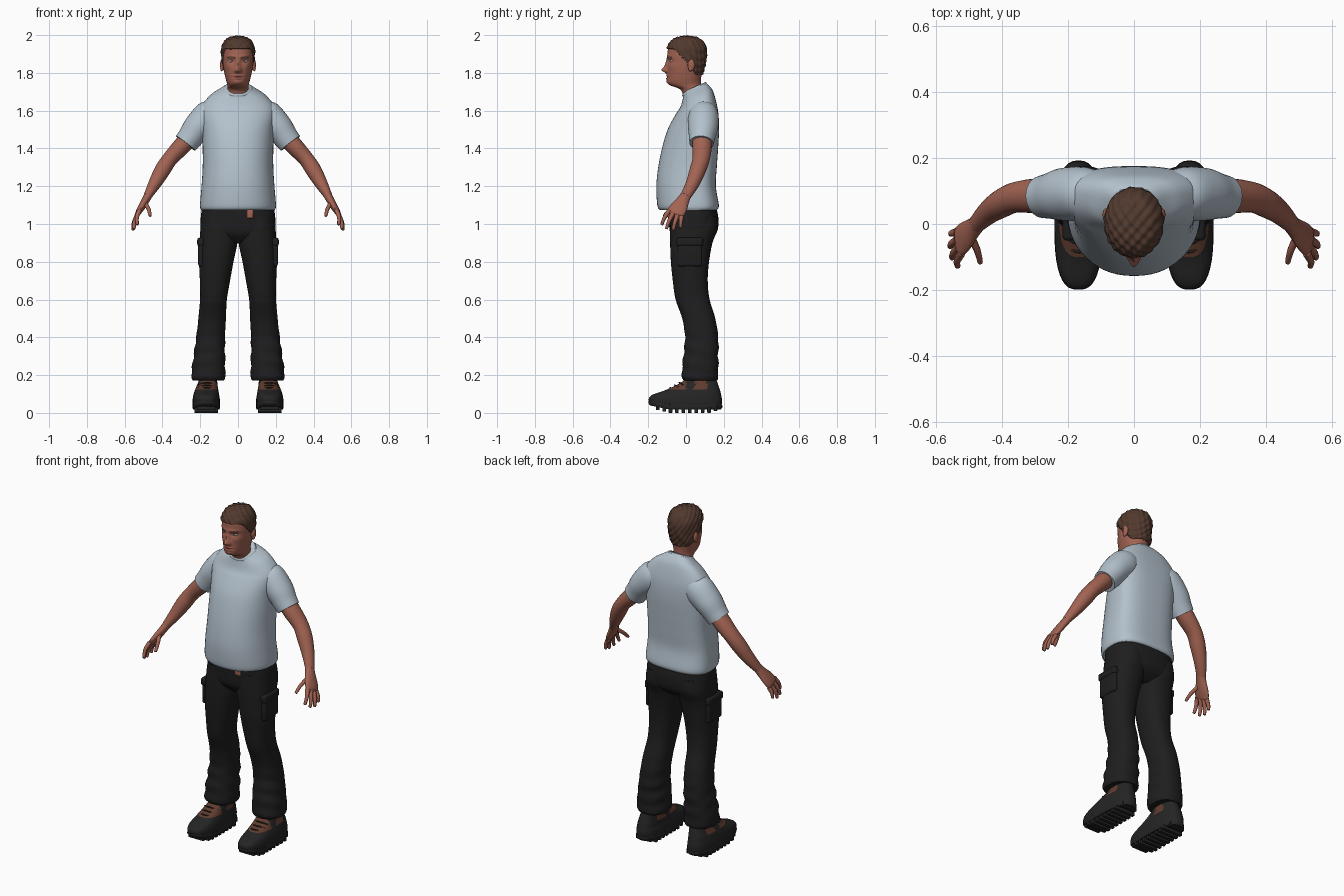
import bpy, bmesh, math
from math import sin, cos, pi, exp
from mathutils import Vector, Matrix

cube = bpy.data.objects.get("Cube")
if cube:
    bpy.data.objects.remove(cube)


def material(name, *rgb):
    m = bpy.data.materials.new(name)
    m.use_nodes = True
    m.diffuse_color = (*rgb, 1)
    m.node_tree.nodes["Principled BSDF"].inputs["Base Color"].default_value = (*rgb, 1)
    return m


SKIN = material("skin", .36, .125, .085)
LIP = material("lip", .27, .08, .06)
HAIR = material("brown_hair", .085, .042, .028)
SHIRT = material("pale_blue_cotton", .45, .53, .60)
PANTS = material("black_cloth", .013, .013, .014)
SHOE = material("dark_rubber", .018, .018, .018)
LEATHER = material("brown_leather", .12, .045, .028)
WHITE = material("eye_white", .5, .52, .54)
IRIS = material("iris_blue", .1, .16, .2)


def finish(name, bm, mats, rule=None):
    """Turn a bmesh into a smooth object; rule(centre) picks the material slot."""
    bmesh.ops.recalc_face_normals(bm, faces=bm.faces)
    if rule:
        for f in bm.faces:
            f.material_index = rule(f.calc_center_median())
    mesh = bpy.data.meshes.new(name)
    bm.to_mesh(mesh)
    bm.free()
    ob = bpy.data.objects.new(name, mesh)
    bpy.context.collection.objects.link(ob)
    for m in mats:
        mesh.materials.append(m)
    bpy.ops.object.select_all(action='DESELECT')
    ob.select_set(True)
    bpy.context.view_layer.objects.active = ob
    bpy.ops.object.shade_smooth_by_angle(angle=math.radians(50))
    return ob


def spline(rows, k):
    """Catmull-Rom interpolation through tuples."""
    out, last = [], len(rows) - 1
    for i in range(last):
        p0, p1, p2, p3 = (rows[min(max(i + d, 0), last)] for d in (-1, 0, 1, 2))
        for j in range(k):
            t = j / k
            out.append([.5 * (2 * b + (c - a) * t + (2 * a - 5 * b + 4 * c - d) * t * t
                              + (3 * b - a - 3 * c + d) * t ** 3)
                        for a, b, c, d in zip(p0, p1, p2, p3)])
    return out + [list(rows[-1])]


def skin_rings(bm, rings):
    rings = [[bm.verts.new(p) for p in r] for r in rings]
    for r, q in zip(rings, rings[1:]):
        for i in range(len(r)):
            j = (i + 1) % len(r)
            bm.faces.new((r[i], r[j], q[j], q[i]))
    bm.faces.new(rings[0])
    bm.faces.new(rings[-1])


def power(v, e):
    return math.copysign(abs(v) ** (2 / e), v)


def stack(bm, rows, k=6, n=40, ef=2, eb=2, warp=None):
    """Horizontal sections: z, half width, front y, back y, widest y, centre x, tilt."""
    rings = []
    for z, a, yf, yb, cy, cx, tilt in spline([tuple(r) + (0,) * (7 - len(r)) for r in rows], k):
        ring = []
        for i in range(n):
            c, s = cos(2 * pi * i / n), sin(2 * pi * i / n)
            e = ef if s < 0 else eb
            y = power(s, e) * ((cy - yf) if s < 0 else (yb - cy))
            p = Vector((cx + a * power(c, e), cy + y, z + tilt * y))
            ring.append(warp(p) if warp else p)
        rings.append(ring)
    skin_rings(bm, rings)


def limb(bm, rows, k=5, n=20):
    """Sections square to a path: x, y, z, radius across, radius front to back."""
    pts, rings = spline(rows, k), []
    for i, (x, y, z, a, b) in enumerate(pts):
        t = (Vector(pts[min(i + 1, len(pts) - 1)][:3]) - Vector(pts[max(i - 1, 0)][:3])).normalized()
        v = Vector((0, 1, 0))
        v = (v - t * v.dot(t)).normalized()
        u = v.cross(t)
        rings.append([Vector((x, y, z)) + u * a * cos(2 * pi * j / n) + v * b * sin(2 * pi * j / n)
                      for j in range(n)])
    skin_rings(bm, rings)


def ball(bm, at, size):
    m = Matrix.Translation(at) @ Matrix.Diagonal((*size, 1))
    bmesh.ops.create_uvsphere(bm, u_segments=24, v_segments=16, radius=1, matrix=m)


def box(bm, at, size, bevel=0):
    m = Matrix.Translation(at) @ Matrix.Diagonal((*size, 1))
    vs = bmesh.ops.create_cube(bm, size=1, matrix=m)["verts"]
    if bevel:
        es = list({e for v in vs for e in v.link_edges})
        bmesh.ops.bevel(bm, geom=es, offset=bevel, segments=3, affect='EDGES', profile=.5)


# Shirt body and collar
bm = bmesh.new()
stack(bm, [(1.075, .195, -.14, .165, .04), (1.10, .201, -.152, .174, .04),
           (1.2, .193, -.157, .158, .04), (1.3, .187, -.147, .163, .05),
           (1.4, .187, -.127, .17, .06), (1.5, .19, -.097, .175, .07),
           (1.58, .2, -.055, .172, .08), (1.63, .19, -.03, .162, .08, 0, .1),
           (1.68, .145, -.018, .145, .07, 0, .25), (1.707, .1, -.014, .125, .06, 0, .35),
           (1.72, .074, -.012, .107, .05, 0, .45)], n=56, ef=2.2, eb=2.8)
finish("shirt_body", bm, [SHIRT])
bm = bmesh.new()
stack(bm, [(1.705, .079, -.018, .112, .05, 0, .45), (1.715, .08, -.02, .111, .05, 0, .45),
           (1.728, .07, -.014, .104, .05, 0, .45)], n=48)
finish("shirt_collar", bm, [SHIRT])


# Trousers
def creases(p):
    w = .004 * sin(p.z * 75 + p.y * 22) * max(0, 1 - abs(p.z - .3) / .2)
    return Vector((p.x + w * (1 if p.x > 0 else -1), p.y - w, p.z))


bm = bmesh.new()
stack(bm, [(.90, .11, -.04, .1, .04), (.95, .19, -.082, .16, .04),
           (1.02, .198, -.09, .172, .04), (1.09, .19, -.09, .16, .04)], ef=2.6, eb=2.6)
finish("trouser_seat", bm, [PANTS])

# Belt end at the front
bm = bmesh.new()
box(bm, (.063, -.087, 1.055), (.034, .02, .05), .006)
finish("belt_end", bm, [SKIN])

LEG = [(.172, .083, -.012, .165, .155), (.2, .09, -.022, .17, .157), (.3, .083, -.014, .171, .152),
       (.4, .076, -.005, .17, .145), (.5, .073, -.02, .155, .137), (.6, .071, -.055, .125, .13),
       (.7, .08, -.07, .115, .122), (.8, .091, -.08, .122, .115), (.9, .1, -.084, .14, .103),
       (.97, .099, -.084, .165, .1), (1.04, .09, -.08, .16, .1)]
# Each finger: knuckle, middle, tip
FINGERS = [((.522, -.088, 1.072), (.535, -.113, 1.035), (.533, -.128, .998)),
           ((.53, -.068, 1.058), (.547, -.09, 1.015), (.55, -.103, .977)),
           ((.534, -.046, 1.045), (.552, -.06, 1.005), (.556, -.068, .97)),
           ((.534, -.024, 1.04), (.55, -.028, 1.01), (.553, -.03, .982)),
           ((.495, -.035, 1.115), (.474, -.08, 1.08), (.465, -.115, 1.045))]

for side, s in (("left", 1), ("right", -1)):
    def done(part, bm, mats, rule=None):
        bmesh.ops.transform(bm, matrix=Matrix.Diagonal((s, 1, 1, 1)), verts=bm.verts)
        return finish(side + "_" + part, bm, mats, rule)

    # Sleeve
    bm = bmesh.new()
    limb(bm, [(.11, .09, 1.605, .06, .065), (.15, .092, 1.572, .085, .08), (.21, .09, 1.515, .077, .08),
              (.25, .085, 1.462, .068, .07), (.277, .082, 1.427, .064, .064)], n=32)
    done("sleeve", bm, [SHIRT])

    # Arm and hand
    bm = bmesh.new()
    limb(bm, [(.24, .085, 1.475, .05, .05), (.30, .085, 1.41, .047, .052), (.36, .08, 1.345, .041, .046),
              (.4, .062, 1.285, .042, .043), (.44, .035, 1.215, .034, .036),
              (.478, -.002, 1.148, .022, .028)], n=24)
    done("arm", bm, [SKIN])
    bm = bmesh.new()
    limb(bm, [(.47, .004, 1.16, .022, .027), (.488, -.014, 1.128, .021, .033),
              (.51, -.036, 1.09, .019, .045), (.528, -.054, 1.06, .014, .046),
              (.533, -.06, 1.045, .006, .034)])
    for base, mid, tip in FINGERS:
        end = Vector(tip) * 1.04 - Vector(mid) * .04
        limb(bm, [(*base, .013, .013), (*mid, .0105, .0105), (*tip, .008, .008),
                  (*end, .002, .002)], n=10)
    done("hand", bm, [SKIN])

    # Trouser leg and cargo pocket
    bm = bmesh.new()
    stack(bm, [(z, a, f, b, (f + b) / 2, x) for z, a, f, b, x in LEG], ef=2.3, eb=2.3, warp=creases)
    done("trouser_leg", bm, [PANTS])
    bm = bmesh.new()
    box(bm, (.193, .02, .845), (.036, .13, .14), .012)
    box(bm, (.197, .02, .905), (.038, .14, .045), .012)
    done("cargo_pocket", bm, [PANTS])

    # Shoe upper with leather panels
    bm = bmesh.new()

    def toe_lift(p):
        lift = max(0, -p.y - .09) * .25 * max(0, 1 - p.z / .12)
        return Vector((p.x, p.y, p.z + lift))

    stack(bm, [(.022, .064, -.18, .175, .0, .168), (.04, .071, -.195, .188, .0, .168),
               (.07, .072, -.195, .19, .0, .168), (.095, .068, -.17, .186, .0, .168),
               (.12, .062, -.11, .18, .03, .166), (.145, .055, -.055, .172, .05, .163),
               (.165, .05, -.02, .165, .07, .16), (.185, .048, .0, .155, .075, .158)],
          ef=2.7, eb=2.5, warp=toe_lift)
    done("shoe", bm, [SHOE, LEATHER],
         lambda c: int(c.z > .125 and (c.y < .0 or .05 < c.y < .11) and c.z < .178))

    # Sole rim and tread lugs
    bm = bmesh.new()
    stack(bm, [(.018, .069, -.188, .184, .0, .168), (.03, .073, -.198, .192, .0, .168),
               (.045, .072, -.198, .191, .0, .168)], k=3, ef=2.7, eb=2.5, warp=toe_lift)
    for i in range(10):
        y = -.15 + i * .034
        up = max(0, -y - .09) * .25 + max(0, y - .12) * .3
        w = .125 if -.12 < y < .14 else .1
        box(bm, (.168, y, .014 + up), (w, .019, .028), .003)
    done("sole", bm, [SHOE])

    # Laces
    bm = bmesh.new()
    for y, z in ((-.085, .134), (-.06, .147), (-.035, .161)):
        limb(bm, [(.12, y + .02, z - .012, .004, .004), (.165, y, z, .004, .004),
                  (.21, y + .02, z - .012, .004, .004)], n=8)
    done("laces", bm, [SHOE])

    # Ear and eye
    bm = bmesh.new()
    ball(bm, (.084, .028, 1.842), (.011, .019, .031))
    ball(bm, (.086, .024, 1.822), (.008, .011, .014))
    done("ear", bm, [SKIN])
    bm = bmesh.new()
    ball(bm, (.034, -.0745, 1.862), (.0145, .011, .0085))
    done("eye", bm, [WHITE, IRIS],
         lambda c: int(c.y < -.075 and math.hypot(abs(c.x) - .034, c.z - 1.862) < .006))

# Head: sections shaped by soft bumps (x, z, spread x, spread z, height)
BUMPS = [(0, 1.816, .011, .011, .026), (0, 1.845, .009, .02, .013), (.013, 1.81, .006, .006, .007),
         (.03, 1.884, .02, .007, .005), (.034, 1.862, .014, .008, -.007), (0, 1.784, .02, .004, .004),
         (0, 1.770, .016, .004, .005), (0, 1.777, .022, .0025, -.003), (0, 1.75, .018, .01, .005),
         (.052, 1.835, .013, .014, .004)]


def face_shape(p):
    if p.y > -.02:
        return p
    push = 0
    for x, z, sx, sz, h in BUMPS:
        push += h * exp(-((abs(p.x) - x) / sx) ** 2 / 2 - ((p.z - z) / sz) ** 2 / 2)
    return Vector((p.x, p.y - push * min(1, (-.02 - p.y) / .02), p.z))


HEAD = [(1.64, .066, -.012, .105, .045), (1.69, .059, -.018, .093, .04), (1.715, .056, -.035, .085, .035),
        (1.733, .056, -.08, .08, .02), (1.75, .06, -.097, .079, .01), (1.78, .068, -.1, .081, .01),
        (1.82, .076, -.099, .09, .01), (1.86, .08, -.097, .1, .01), (1.90, .082, -.098, .104, .01),
        (1.935, .08, -.093, .1, .01), (1.965, .066, -.075, .083, .01), (1.982, .043, -.045, .055, .008),
        (1.99, .006, 0, .01, .005)]


def face_colour(c):
    x = abs(c.x)
    if c.y < -.04 and .014 < x < .054 and abs(c.z - 1.885 + abs(x - .036) * .2) < .004:
        return 1
    if c.y < -.06 and abs(c.z - 1.777) < .011 * (1 - (x / .026) ** 2):
        return 2
    return 0


bm = bmesh.new()
stack(bm, HEAD, k=12, n=96, ef=2.15, warp=face_shape)
finish("head", bm, [SKIN, HAIR, LIP], face_colour)

# Hair: a tufted shell over the skull, trimmed at the hairline
bm = bmesh.new()
stack(bm, HEAD, k=12, n=96, ef=2.15)
bmesh.ops.recalc_face_normals(bm, faces=bm.faces)
bm.normal_update()


def below_hairline(c):
    line = 1.925 - 1.13 * (c.y + .06) + .004 * sin(c.x * 170)
    return c.z < min(max(line, 1.79), 1.928)


moves = [(v, v.normal * (.0065 + .0035 * sin(v.co.x * 190 + v.co.z * 60) * sin(v.co.y * 160 + v.co.z * 90)))
         for v in bm.verts]
for v, d in moves:
    v.co += d
bmesh.ops.delete(bm, geom=[f for f in bm.faces if below_hairline(f.calc_center_median())], context='FACES')
hair = finish("hair", bm, [HAIR])
thick = hair.modifiers.new("thickness", 'SOLIDIFY')
thick.thickness = .012
thick.offset = -1
